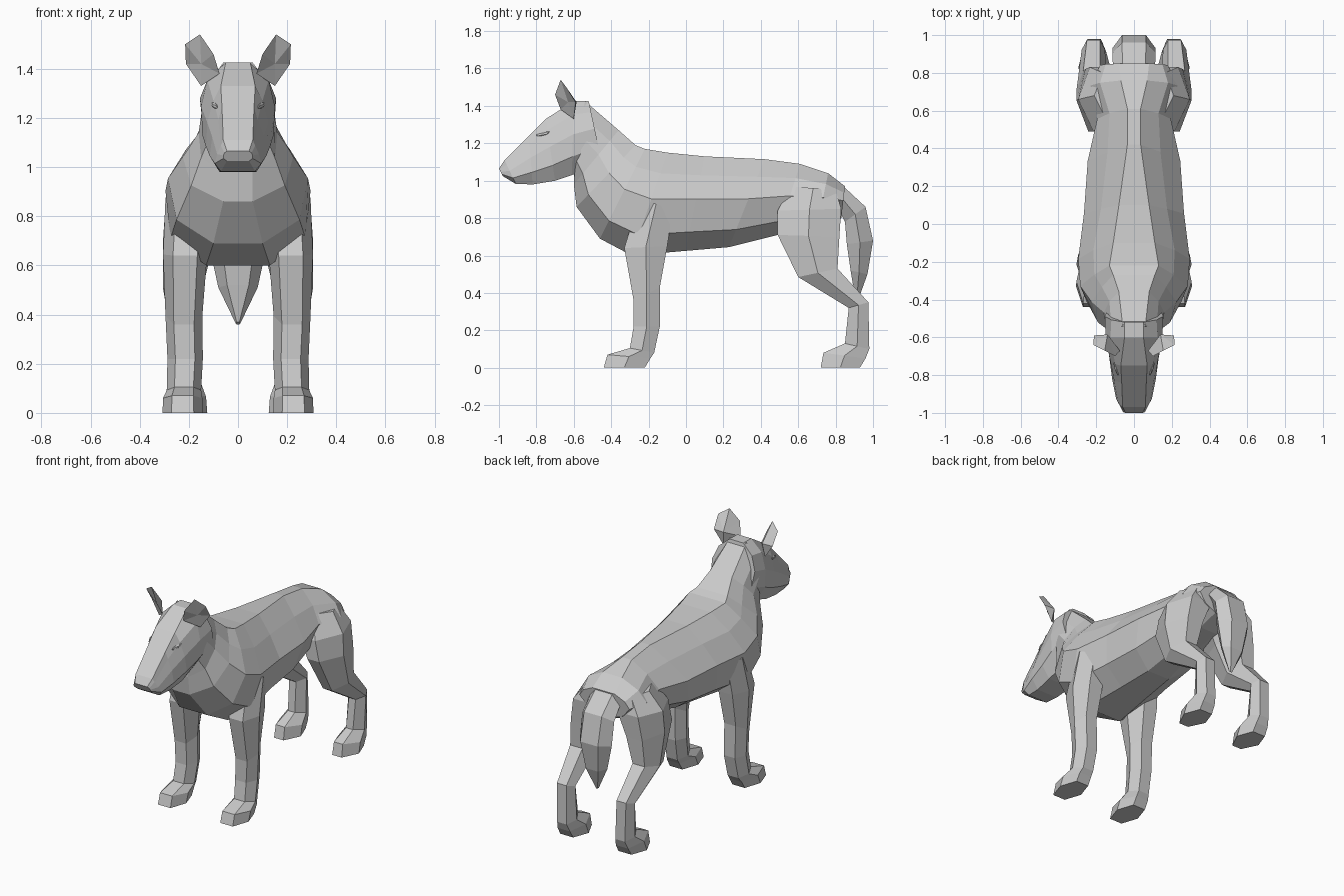
import bpy, bmesh


def finish(name, bm, mirror=False):
    bmesh.ops.recalc_face_normals(bm, faces=bm.faces)
    mesh = bpy.data.meshes.new(name)
    bm.to_mesh(mesh)
    bm.free()
    ob = bpy.data.objects.new(name, mesh)
    bpy.context.collection.objects.link(ob)
    if mirror:
        ob.modifiers.new("mirror", "MIRROR")
    return ob


def loft(name, rings, ts, mirror=False):
    """Each ring: (y0, z0, y1, z1, centre x, half widths at fractions ts)."""
    bm = bmesh.new()
    loops = []
    for y0, z0, y1, z1, cx, ws in rings:
        half = [(w, y0 + (y1 - y0) * t, z0 + (z1 - z0) * t) for t, w in zip(ts, ws)]
        pts = [(cx + w, y, z) for w, y, z in half]
        pts += [(cx - w, y, z) for w, y, z in reversed(half)]
        loops.append([bm.verts.new(p) for p in pts])
    n = len(loops[0])
    for a, b in zip(loops, loops[1:]):
        for i in range(n):
            j = (i + 1) % n
            bm.faces.new((a[i], a[j], b[j], b[i]))
    bm.faces.new(loops[0])
    bm.faces.new(loops[-1])
    return finish(name, bm, mirror)


def limb(name, rings, mirror=True, pinch=0.55):
    """Six-sided limb: each ring (front y, z, back y, z, centre x, half width)."""
    full = [(*r[:5], (r[5] * pinch, r[5], r[5] * 0.55)) for r in rings]
    return loft(name, full, (0, 0.5, 1), mirror)


# Torso and neck: slanted sections from skull to rump (top point, bottom point)
loft("torso", [
    (-.54, 1.425, -.60, 1.03, 0, (.06, .12, .145, .12, .05)),
    (-.36, 1.27, -.60, .98, 0, (.08, .13, .16, .15, .06)),
    (-.27, 1.19, -.585, .86, 0, (.11, .17, .225, .19, .06)),
    (-.22, 1.17, -.46, .69, 0, (.13, .21, .285, .25, .10)),
    (-.10, 1.15, -.29, .60, 0, (.11, .215, .295, .275, .13)),
    (.10, 1.13, 0, .625, 0, (.08, .175, .265, .235, .10)),
    (.42, 1.115, .23, .645, 0, (.035, .14, .245, .21, .08)),
    (.61, 1.09, .49, .71, 0, (.035, .13, .195, .17, .06)),
    (.76, 1.04, .70, .75, 0, (.07, .18, .23, .16, .06)),
    (.85, .97, .83, .80, 0, (.08, .15, .18, .13, .05)),
], (0, .2, .45, .8, 1))

# Head and muzzle
loft("head", [
    (-.52, 1.425, -.45, 1.10, 0, (.05, .12, .155, .145, .08)),
    (-.60, 1.425, -.61, 1.03, 0, (.05, .125, .15, .145, .08)),
    (-.75, 1.33, -.70, 1.00, 0, (.07, .10, .125, .13, .085)),
    (-.84, 1.24, -.82, .98, 0, (.065, .08, .105, .115, .075)),
    (-.97, 1.11, -.91, .983, 0, (.06, .07, .085, .095, .07)),
    (-1.0, 1.065, -.98, 1.025, 0, (.045, .055, .06, .06, .045)),
], (0, .18, .45, .75, 1))

# Ears: outline fanned to a hollow front centre and a bulging back centre
bm = bmesh.new()
outline = [bm.verts.new(p) for p in (
    (.075, -.67, 1.38), (.15, -.60, 1.33), (.212, -.59, 1.42),
    (.215, -.64, 1.50), (.155, -.67, 1.54), (.10, -.70, 1.46))]
for centre in ((.15, -.63, 1.42), (.14, -.585, 1.42)):
    c = bm.verts.new(centre)
    for i in range(6):
        bm.faces.new((outline[i], outline[(i + 1) % 6], c))
finish("ears", bm, True)

# Eyes: small slanted slivers set into the cheeks
bm = bmesh.new()
bmesh.ops.create_icosphere(bm, subdivisions=1, radius=1)
for v in bm.verts:
    x, y, z = v.co
    v.co = (.094 + .01 * x + .012 * y, -.765 + .04 * y, 1.25 + .012 * z + .008 * y)
finish("eyes", bm, True)

# Front legs with paws
limb("front_legs", [
    (-.25, .90, -.07, .85, .195, .10),
    (-.33, .64, -.10, .65, .215, .09),
    (-.28, .36, -.14, .43, .22, .075),
    (-.28, .22, -.14, .22, .215, .072),
    (-.30, .105, -.17, .08, .22, .07),
    (-.42, .07, -.19, .05, .225, .08),
    (-.44, 0, -.22, 0, .225, .082),
])

# Hind legs: thigh, hock and paw
limb("hind_legs", [
    (.56, .97, .80, .95, .11, .10),
    (.49, .84, .83, .85, .16, .135),
    (.49, .71, .82, .70, .20, .105),
    (.60, .485, .81, .53, .225, .08),
    (.87, .32, .975, .35, .215, .062),
    (.85, .13, .98, .10, .21, .062),
    (.735, .08, .96, .05, .21, .08),
    (.72, 0, .93, 0, .21, .085),
], pinch=0.4)

# Hanging tail
limb("tail", [
    (.80, .88, .82, .99, 0, .11),
    (.85, .78, .96, .86, 0, .115),
    (.86, .66, 1.0, .68, 0, .115),
    (.88, .52, .97, .50, 0, .08),
    (.905, .37, .92, .36, 0, .01),
], False)
